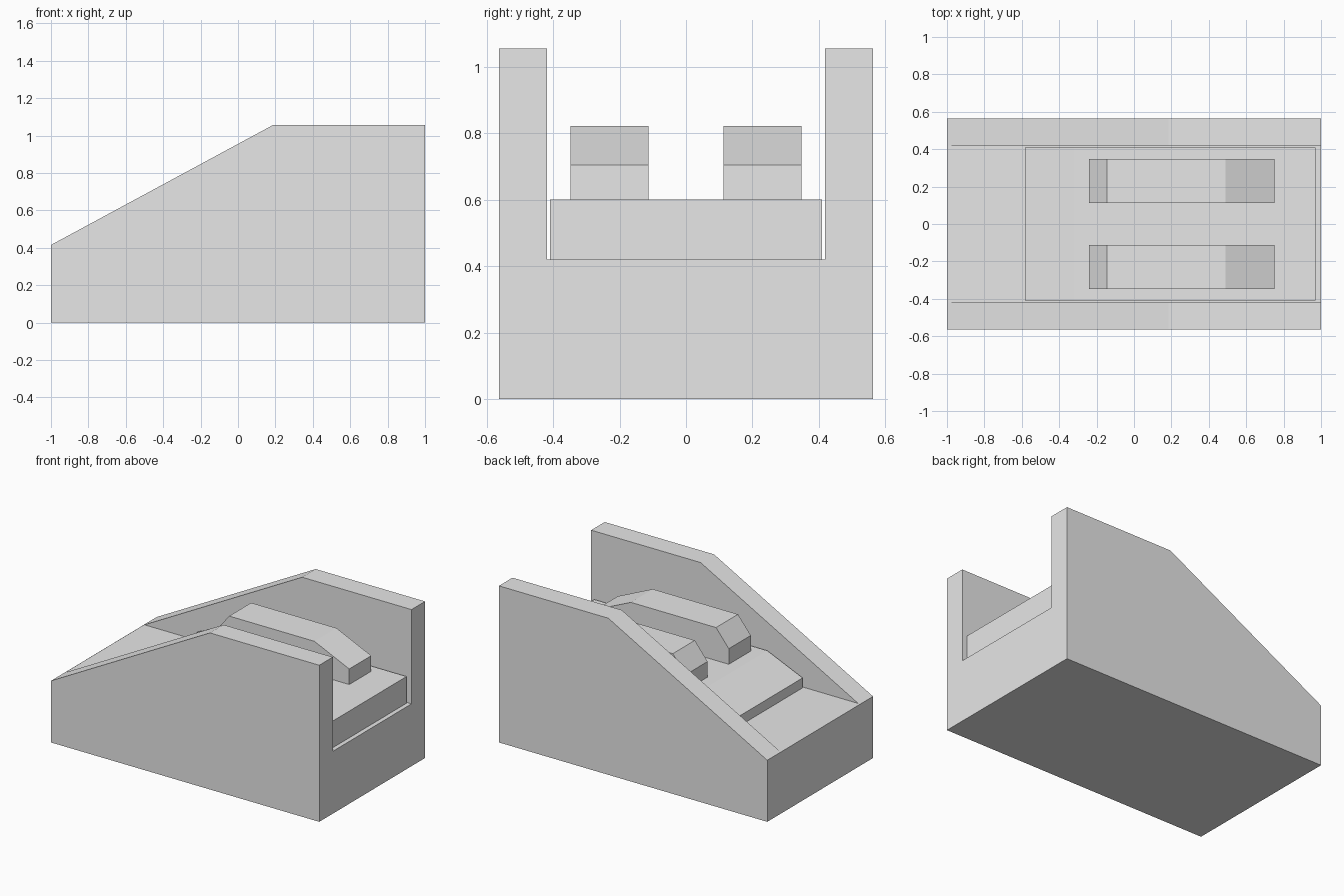
import bpy
import bmesh

if "Cube" in bpy.data.objects:
    bpy.data.objects.remove(bpy.data.objects["Cube"], do_unlink=True)

grey = bpy.data.materials.new("light grey")
grey.use_nodes = True
grey.diffuse_color = (0.8, 0.8, 0.8, 1)
grey.node_tree.nodes["Principled BSDF"].inputs["Base Color"].default_value = (0.8, 0.8, 0.8, 1)


def prism(name, profile, y0, y1):
    """Extrude a side profile of (x, z) points from y0 to y1."""
    bm = bmesh.new()
    face = bm.faces.new([bm.verts.new((x, y0, z)) for x, z in profile])
    side = bmesh.ops.extrude_face_region(bm, geom=[face])
    verts = [v for v in side["geom"] if isinstance(v, bmesh.types.BMVert)]
    bmesh.ops.translate(bm, verts=verts, vec=(0, y1 - y0, 0))
    bmesh.ops.recalc_face_normals(bm, faces=bm.faces)
    mesh = bpy.data.meshes.new(name)
    bm.to_mesh(mesh)
    bm.free()
    mesh.materials.append(grey)
    obj = bpy.data.objects.new(name, mesh)
    bpy.context.collection.objects.link(obj)
    return obj


# Body with sloped side walls
body = prism("body", [(-1, 0), (1, 0), (1, 1.055), (0.185, 1.055), (-1, 0.415)], -0.563, 0.563)

# Open channel between the walls
cutter = prism("channel_cutter", [(-1.2, 0.42), (1.2, 0.42), (1.2, 1.3), (-1.2, 1.3)], -0.419, 0.419)
cutter.hide_render = True
cut = body.modifiers.new("channel", "BOOLEAN")
cut.operation = "DIFFERENCE"
cut.solver = "EXACT"
cut.object = cutter
bpy.context.view_layer.objects.active = body
bpy.ops.object.modifier_apply(modifier=cut.name)
bpy.data.objects.remove(cutter, do_unlink=True)

# Loose slab lying in the channel, with a sloped lip
prism("slab", [(-0.583, 0.42), (0.97, 0.42), (0.97, 0.6), (-0.32, 0.6), (-0.583, 0.487)], -0.409, 0.409)

# Pair of chamfered rails on the slab
rail = [(-0.24, 0.6), (0.75, 0.6), (0.75, 0.705), (0.49, 0.822), (-0.145, 0.822), (-0.24, 0.705)]
for side, y in (("right", -0.23), ("left", 0.23)):
    prism(side + "_rail", rail, y - 0.117, y + 0.117)
